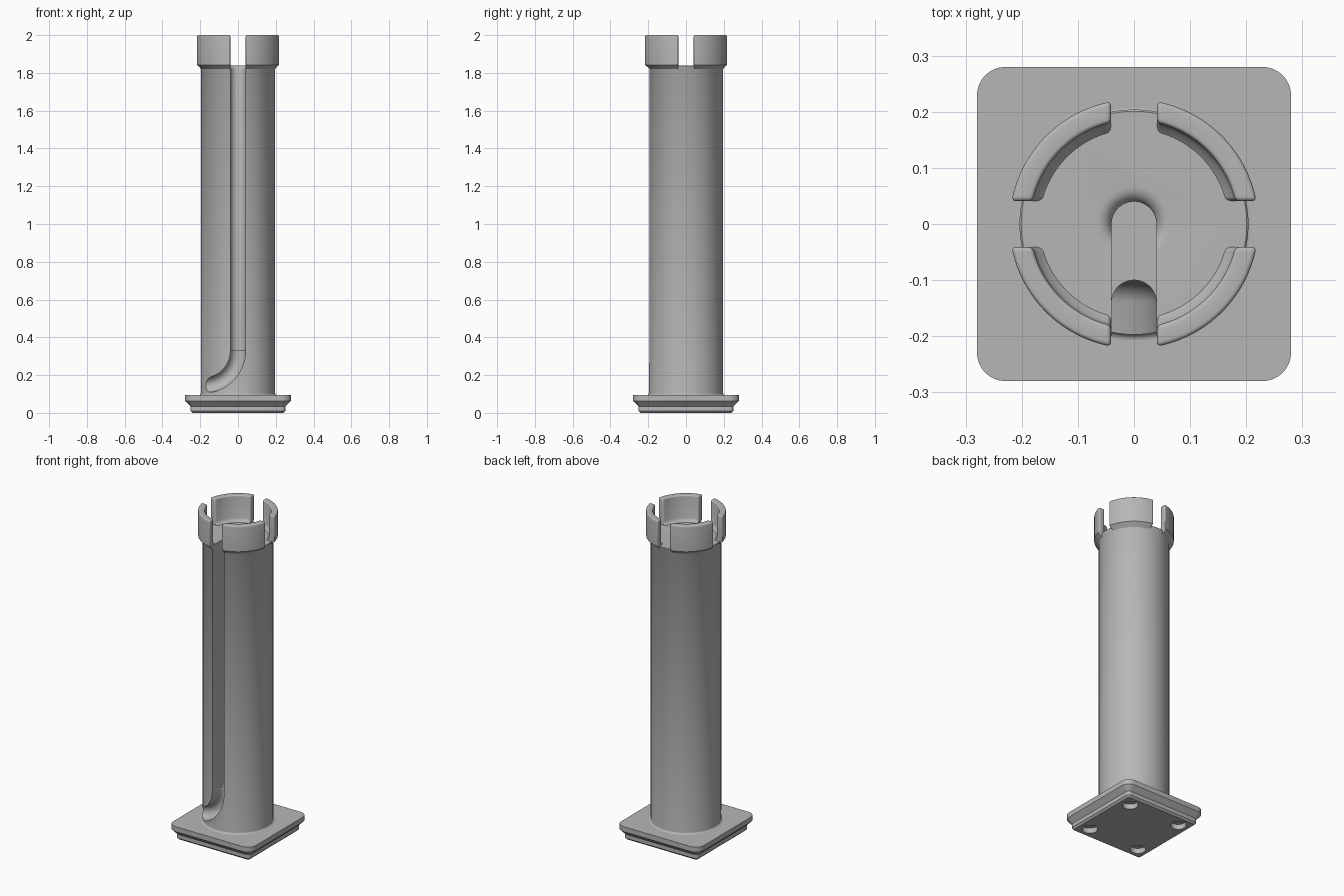
import bpy, bmesh, math
from math import sin, cos, pi, asin

if "Cube" in bpy.data.objects:
    bpy.data.objects.remove(bpy.data.objects["Cube"], do_unlink=True)

grey = bpy.data.materials.new("plain_grey")
grey.use_nodes = True
grey.diffuse_color = (0.47, 0.47, 0.47, 1)
grey.node_tree.nodes["Principled BSDF"].inputs["Base Color"].default_value = (0.47, 0.47, 0.47, 1)


def loft(name, rings, closed=False):
    """Skin equal-length rings of points; cap the ends, or join last to first."""
    bm = bmesh.new()
    loops = [[bm.verts.new(p) for p in ring] for ring in rings]
    n = len(loops[0])
    pairs = list(zip(loops, loops[1:]))
    if closed:
        pairs.append((loops[-1], loops[0]))
    for a, b in pairs:
        for i in range(n):
            j = (i + 1) % n
            bm.faces.new((a[i], a[j], b[j], b[i]))
    if not closed:
        bm.faces.new(loops[0])
        bm.faces.new(loops[-1])
    bmesh.ops.recalc_face_normals(bm, faces=bm.faces)
    mesh = bpy.data.meshes.new(name)
    bm.to_mesh(mesh)
    bm.free()
    mesh.materials.append(grey)
    ob = bpy.data.objects.new(name, mesh)
    bpy.context.collection.objects.link(ob)
    return ob


def lathe(name, profile, x=0, y=0, seg=96):
    return loft(name, [[(x + r * cos(2 * pi * k / seg), y + r * sin(2 * pi * k / seg), z)
                        for k in range(seg)] for r, z in profile])


def bake(ob):
    """Apply the modifiers of an object."""
    dg = bpy.context.evaluated_depsgraph_get()
    mesh = bpy.data.meshes.new_from_object(ob.evaluated_get(dg))
    ob.modifiers.clear()
    ob.data = mesh


def cut(ob, cutters):
    for c in cutters:
        c.hide_render = True
        mod = ob.modifiers.new("cut", "BOOLEAN")
        mod.operation = "DIFFERENCE"
        mod.solver = "EXACT"
        mod.object = c
        bake(ob)
        bpy.data.objects.remove(c, do_unlink=True)


def smooth(ob):
    bpy.ops.object.select_all(action="DESELECT")
    ob.select_set(True)
    bpy.context.view_layer.objects.active = ob
    bpy.ops.object.shade_smooth_by_angle(angle=math.radians(32))


# Stepped square foot with rounded corners
def rounded_square(half, rad, z, steps=8):
    pts = []
    for q in range(4):
        cx = (half - rad) * (1 if q in (0, 3) else -1)
        cy = (half - rad) * (1 if q in (0, 1) else -1)
        for k in range(steps + 1):
            a = pi / 2 * (q + k / steps)
            pts.append((cx + rad * cos(a), cy + rad * sin(a), z))
    return pts


FOOT = 0.0945
foot = loft("foot", [rounded_square(*s) for s in (
    (0.24, 0.011, 0), (0.251, 0.022, 0.011), (0.251, 0.022, 0.035),
    (0.28, 0.051, 0.064), (0.28, 0.051, FOOT))])
cut(foot, [lathe("hole_cutter", [(0.044, -0.02), (0.044, 0.032)], 0.175 * sx, 0.175 * sy, 40)
           for sx in (-1, 1) for sy in (-1, 1)])
smooth(foot)

# Round column with a small fillet at the foot and a slight rim on top
R, TOP, W = 0.197, 1.84, 0.04
fillet = [(R + 0.01 * (1 - sin(a)), FOOT + 0.01 * (1 - cos(a)))
          for a in (pi / 2 * k / 4 for k in range(5))]
column = lathe("column", [(R + 0.01, FOOT - 0.01)] + fillet +
               [(R, 1.82), (0.204, 1.832), (0.204, 1.837), (0.201, TOP)])

# Vertical slot: round at the back, open at the front
N = 20
arch = [(W * cos(pi * k / N), W * sin(pi * k / N)) for k in range(N + 1)]
stadium = arch + [(-W, -0.3), (W, -0.3)]
slot = loft("slot_cutter", [[(x, y, z) for x, y in stadium] for z in (0.33, 2.2)])

# Groove that bends sideways below the slot and leaves through the wall
BEND, AY = 0.185, -0.14
section = [(u, AY + v) for u, v in arch] + [(-W, -0.3), (W, -0.3)]
path = [(0, 0.4, 0)]
path += [(-BEND + BEND * cos(a), 0.33 - BEND * sin(a), a) for a in (pi / 2 * k / 24 for k in range(25))]
path.append((-0.35, 0.33 - BEND, pi / 2))
groove = loft("groove_cutter", [[(px + u * cos(a), y, pz - u * sin(a)) for u, y in section]
                                for px, pz, a in path])

# Rounded mouth around the back of the slot
mouth = lathe("mouth_cutter", [(0.038, 1.8)] +
              [(0.066 - 0.027 * cos(a), TOP - 0.027 + 0.027 * sin(a))
               for a in (pi / 2 * k / 6 for k in range(7))] + [(0.066, 1.9)], seg=64)
cut(column, [slot, groove, mouth])
smooth(column)

# Four gripping tabs: arc-shaped walls separated by parallel gaps
tab_profile = [(0.192, 1.815), (0.222, 1.843), (0.222, 2.0), (0.185, 2.0),
               (0.185, 1.862), (0.180, 1.850), (0.168, 1.839), (0.168, 1.815)]
for name, turn in (("back_left_tab", 0), ("back_right_tab", 1),
                   ("front_right_tab", 2), ("front_left_tab", 3)):
    rings = []
    for k in range(25):
        ring = []
        for r, z in tab_profile:
            edge = asin(0.041 / r)
            a = edge + (pi / 2 - 2 * edge) * k / 24 + turn * pi / 2
            ring.append((r * cos(a), r * sin(a), z))
        rings.append(ring)
    tab = loft(name, rings)
    bev = tab.modifiers.new("round", "BEVEL")
    bev.width = 0.012
    bev.segments = 4
    bev.limit_method = "ANGLE"
    bev.angle_limit = math.radians(60)
    bake(tab)
    smooth(tab)
